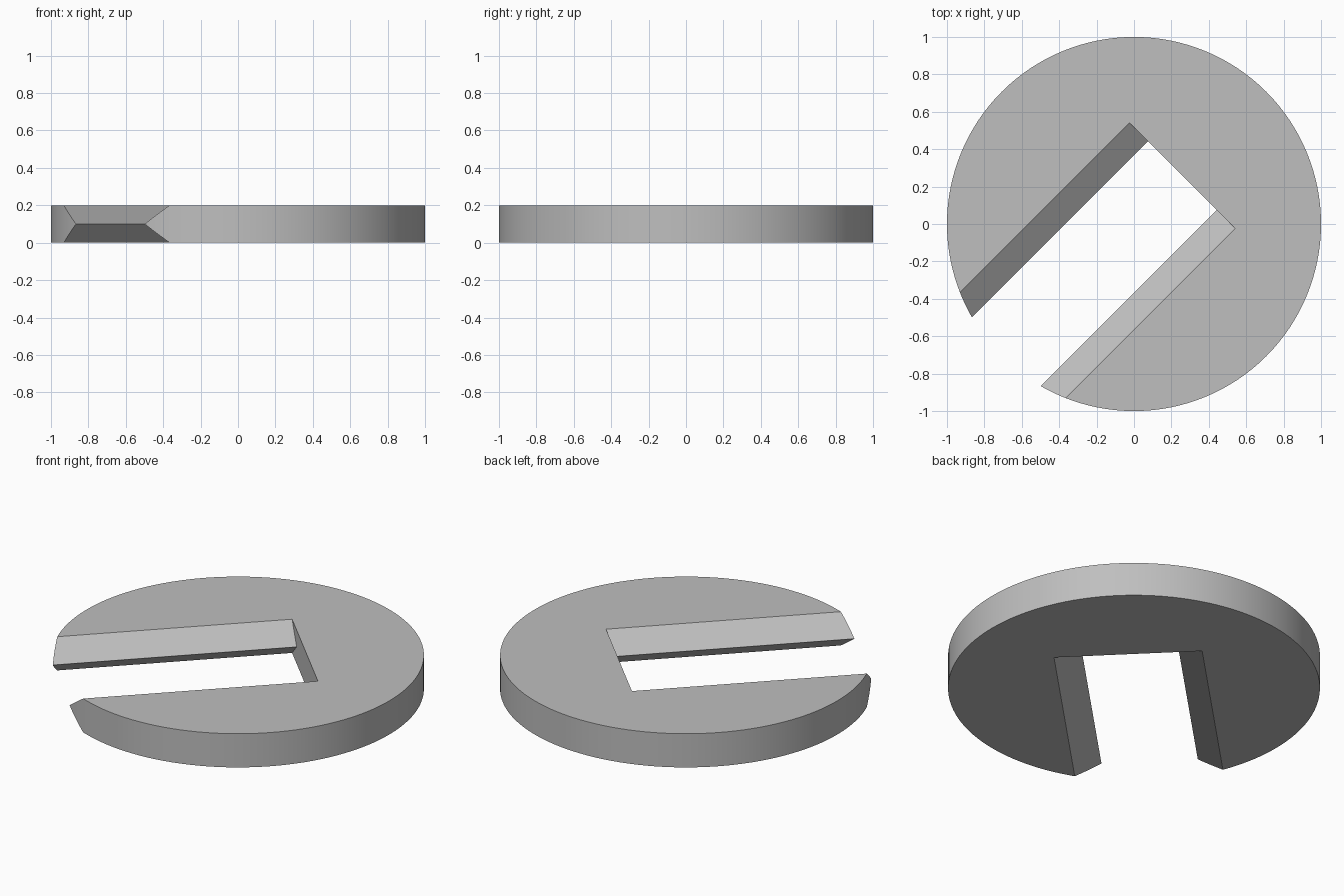
import bpy
import bmesh
import math
from mathutils import Matrix

RADIUS, HEIGHT = 1.0, 0.2
SLOT_END = 0.366          # distance of the closed slot end from the centre
HALF_MID, HALF_FACE = 0.26, 0.4   # slot half width at mid height and at the faces

if "Cube" in bpy.data.objects:
    bpy.data.objects.remove(bpy.data.objects["Cube"], do_unlink=True)

grey = bpy.data.materials.new("plain grey")
grey.use_nodes = True
colour = (0.52, 0.52, 0.52, 1)
grey.diffuse_color = colour
grey.node_tree.nodes["Principled BSDF"].inputs["Base Color"].default_value = colour


def add_object(name, bm):
    bmesh.ops.recalc_face_normals(bm, faces=bm.faces)
    mesh = bpy.data.meshes.new(name)
    bm.to_mesh(mesh)
    bm.free()
    mesh.materials.append(grey)
    obj = bpy.data.objects.new(name, mesh)
    bpy.context.collection.objects.link(obj)
    return obj


# Round washer body
bm = bmesh.new()
bmesh.ops.create_cone(bm, cap_ends=True, segments=128, radius1=RADIUS, radius2=RADIUS,
                      depth=HEIGHT, matrix=Matrix.Translation((0, 0, HEIGHT / 2)))
washer = add_object("slotted_washer", bm)

# Slot cutter: waisted profile, overshooting both faces, swept along the slot
bm = bmesh.new()
mid = HEIGHT / 2
wide = 2 * HALF_FACE - HALF_MID
right = [(wide, -mid), (HALF_MID, mid), (wide, HEIGHT + mid)]
profile = right + [(-y, z) for y, z in reversed(right)]
face = bm.faces.new([bm.verts.new((SLOT_END, y, z)) for y, z in profile])
sweep = bmesh.ops.extrude_face_region(bm, geom=[face], use_keep_orig=True)
ends = [v for v in sweep["geom"] if isinstance(v, bmesh.types.BMVert)]
bmesh.ops.translate(bm, verts=ends, vec=(-2, 0, 0))
bmesh.ops.rotate(bm, verts=bm.verts, matrix=Matrix.Rotation(math.radians(45), 3, "Z"))
cutter = add_object("slot_cutter", bm)
cutter.hide_render = True

# Cut the open slot and drop the cutter
cut = washer.modifiers.new("slot", "BOOLEAN")
cut.operation = "DIFFERENCE"
cut.solver = "EXACT"
cut.object = cutter
bpy.ops.object.select_all(action="DESELECT")
washer.select_set(True)
bpy.context.view_layer.objects.active = washer
bpy.ops.object.modifier_apply(modifier=cut.name)
bpy.data.objects.remove(cutter, do_unlink=True)
bpy.ops.object.shade_smooth_by_angle(angle=math.radians(25))
